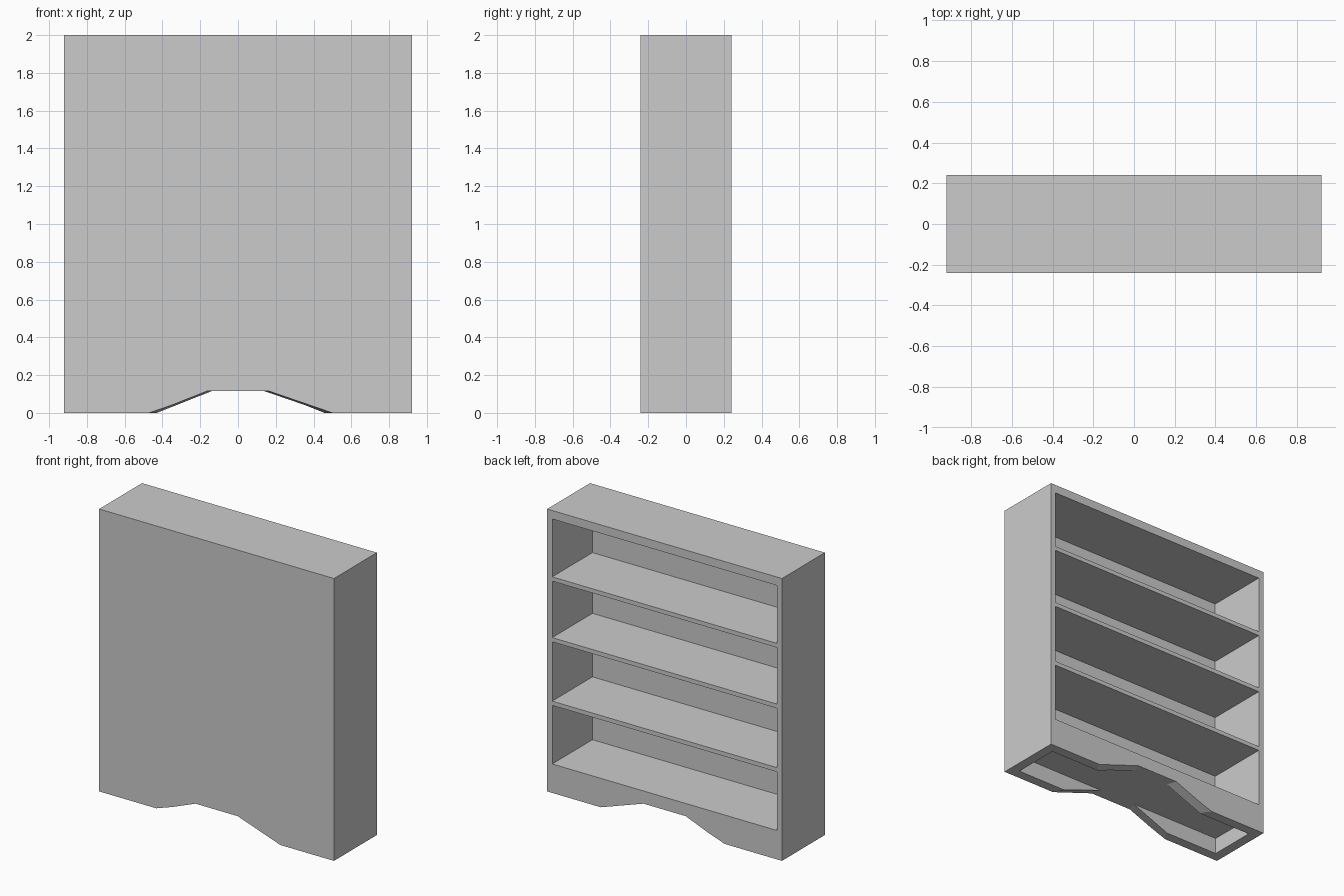
import bpy, bmesh

if "Cube" in bpy.data.objects:
    bpy.data.objects.remove(bpy.data.objects["Cube"])

W, D, H = 0.92, 0.24, 2.0      # half width, half depth, height
CEIL = 0.115                   # top of the hollow base and its arches


def mesh_object(name, bm):
    bmesh.ops.recalc_face_normals(bm, faces=bm.faces)
    mesh = bpy.data.meshes.new(name)
    bm.to_mesh(mesh)
    bm.free()
    obj = bpy.data.objects.new(name, mesh)
    bpy.context.collection.objects.link(obj)
    return obj


def loft(name, a, b):
    """Solid between two matching closed outlines."""
    bm = bmesh.new()
    va = [bm.verts.new(p) for p in a]
    vb = [bm.verts.new(p) for p in b]
    bm.faces.new(va)
    bm.faces.new(vb)
    n = len(a)
    for i in range(n):
        j = (i + 1) % n
        bm.faces.new((va[i], va[j], vb[j], vb[i]))
    return mesh_object(name, bm)


def box(name, x, y0, y1, z0, z1):
    def ring(y):
        return [(-x, y, z0), (x, y, z0), (x, y, z1), (-x, y, z1)]
    return loft(name, ring(y0), ring(y1))


def arch_ring(y, half_top, half_bottom):
    """Trapezoid outline, extended below the floor at the same slope."""
    drop = 0.1
    low = half_bottom + (half_bottom - half_top) * drop / CEIL
    return [(-low, y, -drop), (low, y, -drop),
            (half_top, y, CEIL), (-half_top, y, CEIL)]


def carve(body, cutter):
    cutter.hide_render = True
    mod = body.modifiers.new(cutter.name, 'BOOLEAN')
    mod.operation = 'DIFFERENCE'
    mod.solver = 'EXACT'
    mod.object = cutter
    bpy.context.view_layer.objects.active = body
    bpy.ops.object.modifier_apply(modifier=mod.name)
    bpy.data.objects.remove(cutter)


# Bookcase body
case = box("bookcase", W, -D, D, 0, H)

# Four shelf compartments, open at the +y side
for z0, z1 in [(0.205, 0.62), (0.65, 1.07), (1.10, 1.50), (1.53, 1.94)]:
    carve(case, box("compartment_cutter", W - 0.04, -D + 0.03, D + 0.1, z0, z1))

# Hollow base under the bottom shelf
carve(case, box("base_cutter", W - 0.07, -D + 0.07, D - 0.07, -0.1, CEIL))

# Tapered arches through both skirts, narrowing inward
for s in (-1, 1):
    carve(case, loft("arch_cutter",
                     arch_ring(s * (D + 0.07), 0.19, 0.525),
                     arch_ring(s * (D - 0.14), 0.115, 0.405)))
